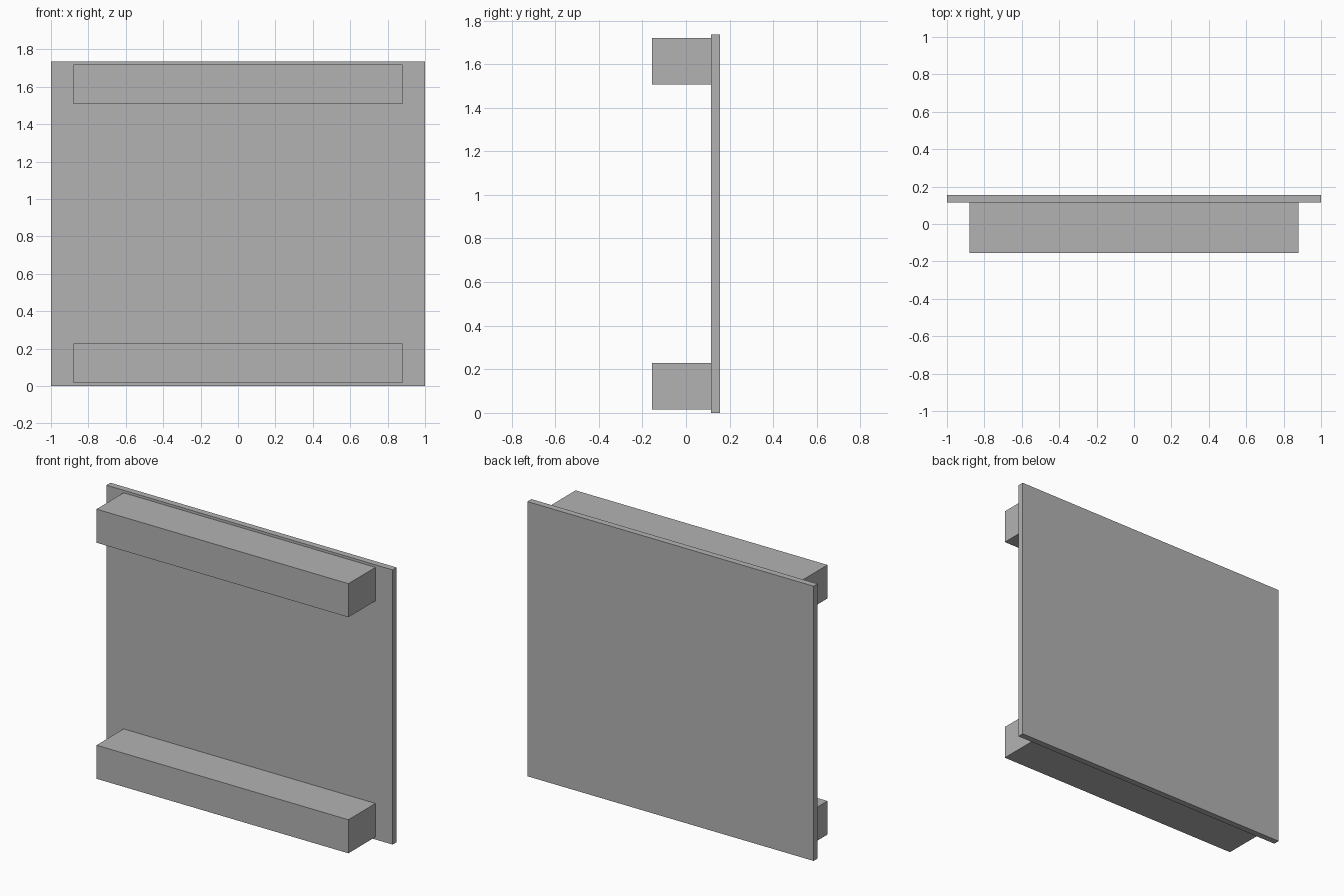
import bpy

cube = bpy.data.objects.get("Cube")
if cube:
    bpy.data.objects.remove(cube, do_unlink=True)

# Single plain grey material
grey = bpy.data.materials.new("plain grey")
grey.use_nodes = True
colour = (0.45, 0.45, 0.45, 1)
grey.diffuse_color = colour
grey.node_tree.nodes["Principled BSDF"].inputs["Base Color"].default_value = colour


def box(name, low, high):
    """Add a box spanning two opposite corners."""
    centre = [(a + b) / 2 for a, b in zip(low, high)]
    bpy.ops.mesh.primitive_cube_add(size=1, location=centre)
    obj = bpy.context.object
    obj.name = name
    obj.scale = [b - a for a, b in zip(low, high)]
    bpy.ops.object.transform_apply(location=False, rotation=False, scale=True)
    obj.data.materials.append(grey)
    return obj


HEIGHT = 1.735
HALF_DEPTH = 0.155
PANEL_FRONT = 0.115
RAIL_X = 0.88
RAIL_HEIGHT = 0.212
RAIL_INSET = 0.016

# Upright panel at the back
box("panel", (-1, PANEL_FRONT, 0), (1, HALF_DEPTH, HEIGHT))

# Matching rails across the front, near the bottom and top edges
for name, z in (("bottom_rail", RAIL_INSET),
                ("top_rail", HEIGHT - RAIL_INSET - RAIL_HEIGHT)):
    box(name, (-RAIL_X, -HALF_DEPTH, z), (RAIL_X, PANEL_FRONT, z + RAIL_HEIGHT))
